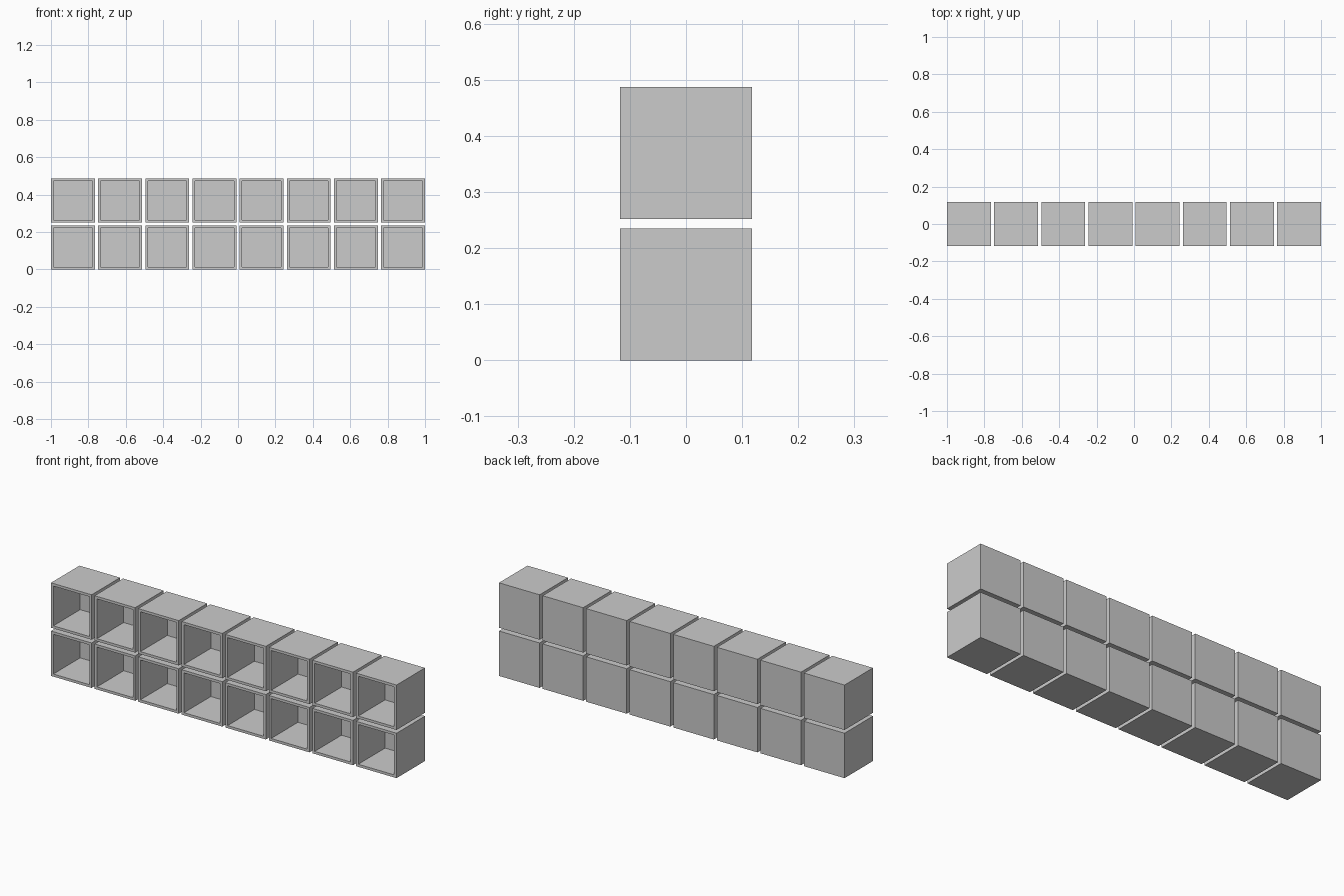
import bpy, bmesh
from mathutils import Vector

if "Cube" in bpy.data.objects:
    bpy.data.objects.remove(bpy.data.objects["Cube"])

SIZE, WALL = 0.235, 0.0135
COLS, ROWS = 8, 2
PITCH = (2 - SIZE) / (COLS - 1)

# One open-fronted cube: inset the front face, then push it back into a cavity
mesh = bpy.data.meshes.new("cubby_box")
bm = bmesh.new()
bmesh.ops.create_cube(bm, size=SIZE)
bm.normal_update()
front = min(bm.faces, key=lambda f: f.calc_center_median().y)
bmesh.ops.inset_region(bm, faces=[front], thickness=WALL, use_even_offset=True)
ext = bmesh.ops.extrude_discrete_faces(bm, faces=[front])
back = ext["faces"][0]
bmesh.ops.translate(bm, verts=back.verts, vec=Vector((0, SIZE - WALL, 0)))
bmesh.ops.recalc_face_normals(bm, faces=bm.faces)
bm.to_mesh(mesh)
bm.free()

# Grid of separate boxes with narrow gaps
for row in range(ROWS):
    for col in range(COLS):
        box = bpy.data.objects.new(f"cubby_box_{row + 1}_{col + 1}", mesh)
        box.location = (-1 + SIZE / 2 + col * PITCH, 0, SIZE / 2 + row * PITCH)
        bpy.context.collection.objects.link(box)
